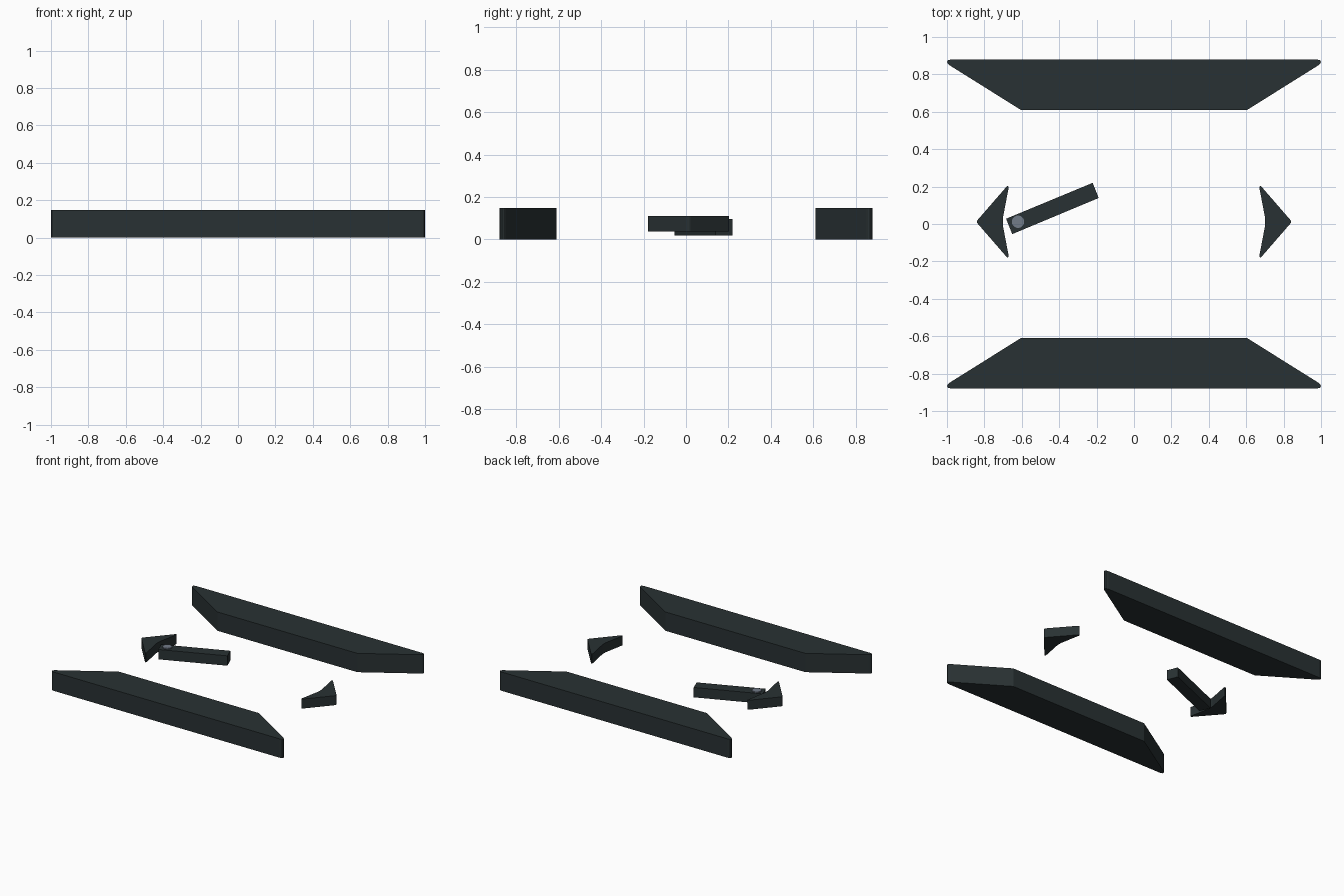
import bpy, bmesh
from math import cos, sin, pi

if "Cube" in bpy.data.objects:
    bpy.data.objects.remove(bpy.data.objects["Cube"])

def material(name, rgb):
    m = bpy.data.materials.new(name)
    m.diffuse_color = (*rgb, 1)
    m.use_nodes = True
    m.node_tree.nodes["Principled BSDF"].inputs["Base Color"].default_value = m.diffuse_color
    return m

DARK = material("dark", (0.022, 0.031, 0.033))
STEEL = material("steel", (0.17, 0.2, 0.25))

def prism(name, outline, z0, z1, mat):
    """Extrude a closed outline from z0 up to z1."""
    bm = bmesh.new()
    face = bm.faces.new([bm.verts.new((x, y, z0)) for x, y in outline])
    ext = bmesh.ops.extrude_face_region(bm, geom=[face])["geom"]
    bmesh.ops.translate(bm, vec=(0, 0, z1 - z0),
                        verts=[v for v in ext if isinstance(v, bmesh.types.BMVert)])
    bmesh.ops.recalc_face_normals(bm, faces=bm.faces)
    me = bpy.data.meshes.new(name)
    bm.to_mesh(me)
    bm.free()
    me.materials.append(mat)
    ob = bpy.data.objects.new(name, me)
    bpy.context.collection.objects.link(ob)
    return ob

# long side rails: trapezoids with rounded outer tips
half = [(0.605, 0.61), (0.985, 0.848), (0.996, 0.857), (1.0, 0.867),
        (0.995, 0.876), (0.975, 0.88)]
rail = half + [(-x, y) for x, y in reversed(half)]
for side, s in (("back", 1), ("front", -1)):
    prism(side + "_rail", [(x, s * y) for x, y in rail], 0, 0.147, DARK)

# arrow-shaped end bumpers with a concave inner edge
CY = 0.012
upper = [(0.701, 0.02), (0.695, 0.052), (0.671, 0.178), (0.671, 0.188),
         (0.676, 0.191), (0.682, 0.187), (0.834, 0.012), (0.839, 0.004)]
arrow = [(x, CY + y) for x, y in upper] + [(x, CY - y) for x, y in reversed(upper)]
for side, s in (("right", 1), ("left", -1)):
    prism(side + "_bumper", [(s * x, y) for x, y in arrow], 0.036, 0.11, DARK)

# swinging bar
bar = [(-0.651, -0.054), (-0.189, 0.139), (-0.221, 0.22), (-0.684, 0.028)]
prism("pivot_bar", bar, 0.018, 0.095, DARK)

# pivot pin on the bar
disc = [(-0.62 + 0.033 * cos(i * pi / 16), 0.012 + 0.033 * sin(i * pi / 16)) for i in range(32)]
prism("pivot_pin", disc, 0.03, 0.103, STEEL)
